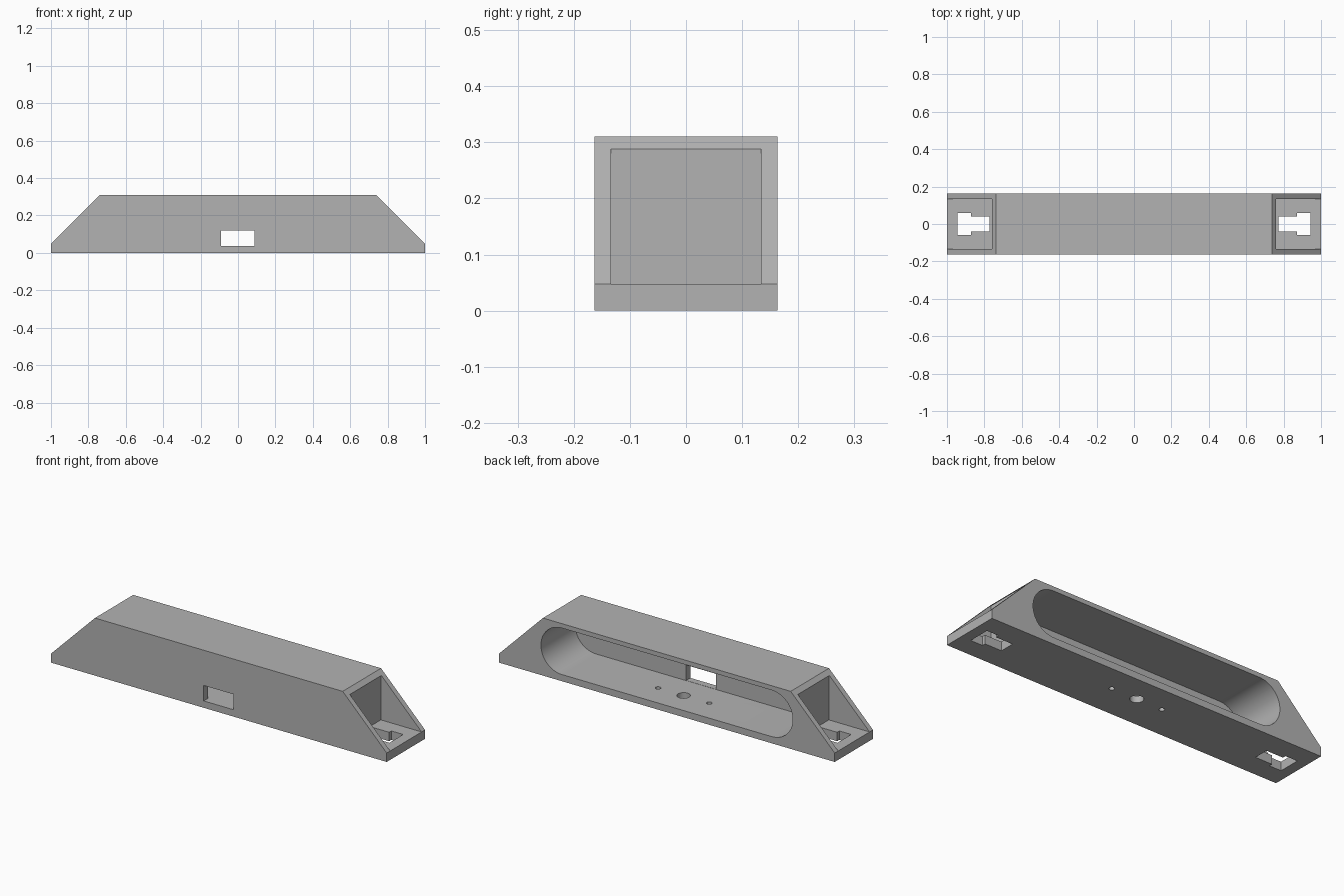
import bpy, bmesh, math
from mathutils import Vector

cube = bpy.data.objects.get("Cube")
if cube:
    bpy.data.objects.remove(cube, do_unlink=True)

HALF_W = 0.163      # half depth of the body
HEIGHT = 0.31
LIP = 0.048         # end lip height, also the end pocket floor
WALL_Y = -0.127     # inner face of the front wall

grey = bpy.data.materials.new("plain grey")
grey.use_nodes = True
grey.diffuse_color = (0.45, 0.45, 0.45, 1)
grey.node_tree.nodes["Principled BSDF"].inputs["Base Color"].default_value = grey.diffuse_color


def prism(name, points, sweep):
    """Extrude a closed outline of 3D points along the sweep vector."""
    bm = bmesh.new()
    face = bm.faces.new([bm.verts.new(p) for p in points])
    moved = bmesh.ops.extrude_face_region(bm, geom=[face])["geom"]
    bmesh.ops.translate(bm, vec=Vector(sweep),
                        verts=[v for v in moved if isinstance(v, bmesh.types.BMVert)])
    bmesh.ops.recalc_face_normals(bm, faces=bm.faces)
    mesh = bpy.data.meshes.new(name)
    bm.to_mesh(mesh)
    bm.free()
    mesh.materials.append(grey)
    obj = bpy.data.objects.new(name, mesh)
    bpy.context.collection.objects.link(obj)
    return obj


def box(name, x0, x1, y0, y1, z0, z1):
    outline = [(x0, y0, z0), (x1, y0, z0), (x1, y1, z0), (x0, y1, z0)]
    return prism(name, outline, (0, 0, z1 - z0))


def arc(cx, cy, radius, start, end, steps):
    angles = [start + (end - start) * i / steps for i in range(steps + 1)]
    return [(cx + radius * math.cos(a), cy + radius * math.sin(a)) for a in angles]


# Main body: a long bar with sloped ends
right_half = [(1, 0), (1, LIP), (0.738, HEIGHT)]
outline = right_half + [(-x, z) for x, z in reversed(right_half)]
body = prism("housing_body", [(x, -HALF_W, z) for x, z in outline], (0, 2 * HALF_W, 0))

cutters = []

# Round-ended cavity open to the back
radius, mid_z, reach = 0.125, 0.161, 0.625
stadium = (arc(reach, mid_z, radius, -math.pi / 2, math.pi / 2, 32)
           + arc(-reach, mid_z, radius, math.pi / 2, 3 * math.pi / 2, 32))
cutters.append(prism("cavity_cutter", [(x, WALL_Y, z) for x, z in stadium], (0, 0.4, 0)))

# Window through the front wall
cutters.append(box("window_cutter", -0.09, 0.088, -0.3, 0, 0.037, 0.12))

# Pocket and stepped slot at each end
slot_half = [(0.772, 0.04), (0.872, 0.04), (0.872, 0.059), (0.943, 0.059)]
slot = slot_half + [(x, -y) for x, y in reversed(slot_half)]
for side in (1, -1):
    cutters.append(box("pocket_cutter", side * 0.757, side * 1.2, -0.134, 0.134, LIP, 0.288))
    cutters.append(prism("slot_cutter", [(side * x, y, -0.1) for x, y in slot], (0, 0, 0.2)))

# Three round holes through the floor
for x, r in ((0, 0.033), (0.152, 0.014), (-0.152, 0.014)):
    ring = arc(x, 0.02, r, 0, 2 * math.pi, 32)[:-1]
    cutters.append(prism("hole_cutter", [(px, py, -0.1) for px, py in ring], (0, 0, 0.2)))

# Cut everything out of the body
bpy.ops.object.select_all(action='DESELECT')
bpy.context.view_layer.objects.active = body
body.select_set(True)
for cutter in cutters:
    cutter.hide_render = True
    mod = body.modifiers.new("cut", 'BOOLEAN')
    mod.operation = 'DIFFERENCE'
    mod.solver = 'EXACT'
    mod.object = cutter
    bpy.ops.object.modifier_apply(modifier=mod.name)
    bpy.data.objects.remove(cutter, do_unlink=True)

bpy.ops.object.shade_smooth_by_angle(angle=math.radians(30))
